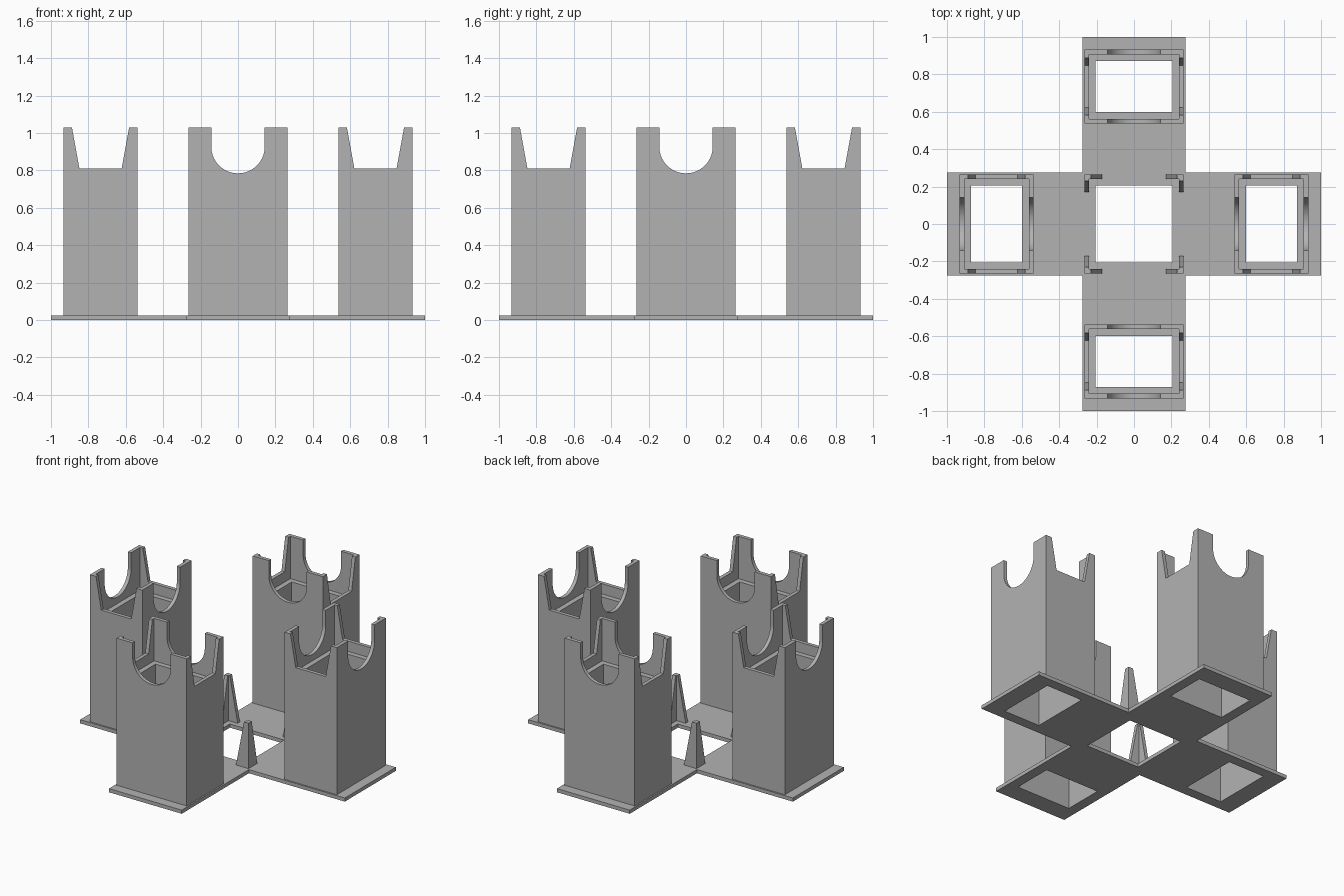
import bpy, bmesh, math
from mathutils import Matrix

if "Cube" in bpy.data.objects:
    bpy.data.objects.remove(bpy.data.objects["Cube"])

grey = bpy.data.materials.new("plain grey")
grey.use_nodes = True
colour = (0.45, 0.45, 0.45, 1)
grey.diffuse_color = colour
grey.node_tree.nodes["Principled BSDF"].inputs["Base Color"].default_value = colour

PLATE, TOP, LEDGE, POST_TOP = 0.025, 1.03, 0.74, 0.335
ARM = 0.735            # distance of each tower from the middle
HX, HY = 0.1975, 0.265  # tower half sizes
WALL, RIM = 0.025, 0.06  # upper wall and lower wall thickness


def add_object(name, bm):
    bmesh.ops.recalc_face_normals(bm, faces=bm.faces)
    mesh = bpy.data.meshes.new(name)
    bm.to_mesh(mesh)
    bm.free()
    mesh.materials.append(grey)
    obj = bpy.data.objects.new(name, mesh)
    bpy.context.collection.objects.link(obj)
    return obj


def prism(name, points, depth, matrix=Matrix()):
    """Extrude a flat outline along its own z by depth."""
    bm = bmesh.new()
    face = bm.faces.new([bm.verts.new((a, b, 0)) for a, b in points])
    new = bmesh.ops.extrude_face_region(bm, geom=[face])["geom"]
    verts = [v for v in new if isinstance(v, bmesh.types.BMVert)]
    bmesh.ops.translate(bm, verts=verts, vec=(0, 0, depth))
    bm.transform(matrix)
    return add_object(name, bm)


def block(name, hx, hy, z0, z1, x=0, y=0):
    outline = [(-hx, -hy), (hx, -hy), (hx, hy), (-hx, hy)]
    return prism(name, outline, z1 - z0, Matrix.Translation((x, y, z0)))


def upright(name, outline, turn, x=0):
    """A cutter whose outline stands up, facing -y, then turned about z."""
    m = (Matrix.Translation((x, 0, 0)) @ Matrix.Rotation(turn, 4, "Z")
         @ Matrix.Translation((0, 1, 0)) @ Matrix.Rotation(math.pi / 2, 4, "X"))
    return prism(name, outline, 2, m)


def cut(obj, cutters):
    for c in cutters:
        c.hide_render = True
        mod = obj.modifiers.new("cut", "BOOLEAN")
        mod.operation, mod.solver, mod.object = "DIFFERENCE", "EXACT", c
    bpy.context.view_layer.update()
    graph = bpy.context.evaluated_depsgraph_get()
    mesh = bpy.data.meshes.new_from_object(obj.evaluated_get(graph))
    obj.modifiers.clear()
    obj.data = mesh
    for c in cutters:
        bpy.data.objects.remove(c)


def notch(bottom, z0, top, z1):
    return [(-bottom, z0), (bottom, z0), (top, z1), (-top, z1)]


# Cross shaped base plate with five openings
n, f = 0.275, 1.0
cross = [(f, -n), (f, n), (n, n), (n, f), (-n, f), (-n, n),
         (-f, n), (-f, -n), (-n, -n), (-n, -f), (n, -f), (n, -n)]
base = prism("base_plate", cross, PLATE)
openings = [block("opening", HY - RIM, HY - RIM, -1, 1)]
for s in (-1, 1):
    openings.append(block("opening", HX - RIM, HY - RIM, -1, 1, x=s * ARM))
    openings.append(block("opening", HY - RIM, HX - RIM, -1, 1, y=s * ARM))
cut(base, openings)

# Hollow tower: wide pocket above a ledge, round and tapered notches on top
tower = block("tower_1", HX, HY, PLATE, TOP, x=ARM)
r, zc, high = 0.143, 0.927, 1.2
arc = [(r * math.cos(a), zc + r * math.sin(a))
       for a in (math.pi + math.pi * i / 32 for i in range(33))]
slope = 0.04 / 0.22
cut(tower, [
    block("shaft", HX - RIM, HY - RIM, -1, 2, x=ARM),
    block("pocket", HX - WALL, HY - WALL, LEDGE, 2, x=ARM),
    upright("round_notch", arc + [(r, high), (-r, high)], math.pi / 2, ARM),
    upright("tapered_notch",
            notch(0.113, 0.81, 0.113 + slope * (high - 0.81), high), 0, ARM)])
for i in range(1, 4):
    twin = bpy.data.objects.new(f"tower_{i + 1}", tower.data)
    twin.rotation_euler.z = i * math.pi / 2
    bpy.context.collection.objects.link(twin)

# Four tapered corner posts around the middle opening
posts = block("corner_posts", HY, HY, PLATE, POST_TOP)
taper = notch(0.17 - 0.02, -0.08, 0.23 + 0.02, POST_TOP + 0.1)
cut(posts, [block("inside", HY - WALL, HY - WALL, -1, 1),
            upright("notch_a", taper, 0),
            upright("notch_b", taper, math.pi / 2)])
